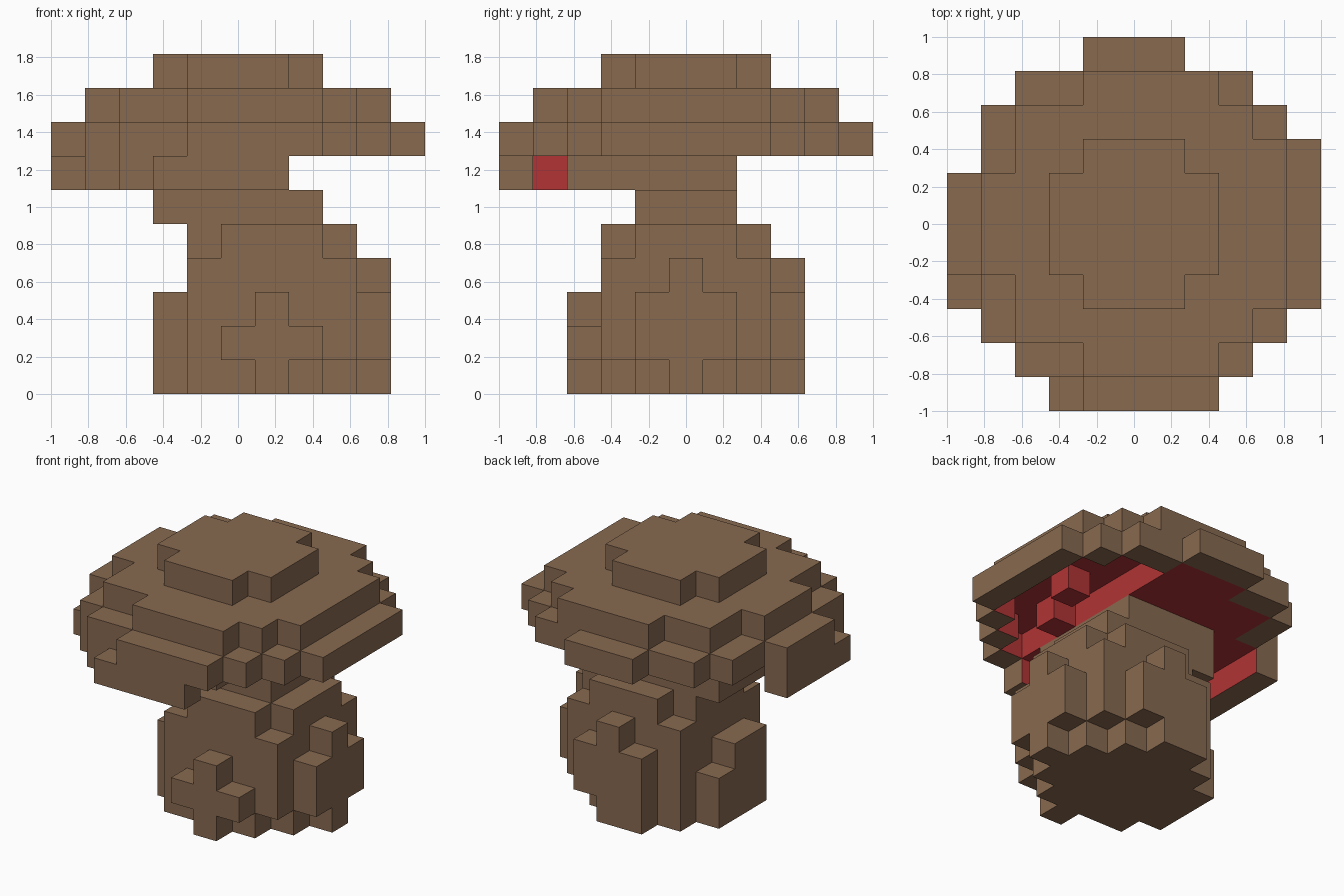
import bpy, bmesh
from mathutils import Vector

if "Cube" in bpy.data.objects:
    bpy.data.objects.remove(bpy.data.objects["Cube"], do_unlink=True)

N = 11            # cells along the longest side
S = 2 / N         # size of one cell


def material(name, rgb):
    m = bpy.data.materials.new(name)
    m.use_nodes = True
    m.diffuse_color = (*rgb, 1)
    m.node_tree.nodes["Principled BSDF"].inputs["Base Color"].default_value = (*rgb, 1)
    return m


BROWN = material("brown", (0.245, 0.142, 0.08))
RED = material("gill_red", (0.44, 0.034, 0.036))


def block(xs, ys, zs):
    """Cells of a box, given inclusive index ranges."""
    return {(x, y, z) for x in range(xs[0], xs[1] + 1)
            for y in range(ys[0], ys[1] + 1) for z in range(zs[0], zs[1] + 1)}


def disc(z, rows):
    """Cells of one layer, from (first y, last y, first x, last x) bands."""
    return set().union(*(block((a, b), (y0, y1), (z, z)) for y0, y1, a, b in rows))


DIRECTIONS = [Vector(s * c for c in axis)
              for axis in ((1, 0, 0), (0, 1, 0), (0, 0, 1)) for s in (1, -1)]


def build(name, cells, solid, is_red=lambda cell: False):
    """Skin of the cells, without faces hidden between solid neighbours."""
    bm = bmesh.new()
    for cell in sorted(cells):
        for n in DIRECTIONS:
            beside = tuple(int(c + d) for c, d in zip(cell, n))
            if beside in solid:
                continue
            u = Vector((n.y, n.z, n.x))
            v = n.cross(u)
            centre = Vector(cell) + Vector((0.5, 0.5, 0.5)) + n / 2
            corners = [centre + (u * a + v * b) / 2
                       for a, b in ((-1, -1), (1, -1), (1, 1), (-1, 1))]
            face = bm.faces.new([bm.verts.new((p - Vector((N / 2, N / 2, 0))) * S)
                                 for p in corners])
            face.material_index = int(is_red(beside))
    bmesh.ops.remove_doubles(bm, verts=bm.verts, dist=S / 100)
    mesh = bpy.data.meshes.new(name)
    bm.to_mesh(mesh)
    bm.free()
    mesh.materials.append(BROWN)
    mesh.materials.append(RED)
    bpy.context.collection.objects.link(bpy.data.objects.new(name, mesh))


# Cap: crown, upper disc, wide disc and a drooping rim at the front and one side
crown = disc(9, [(3, 3, 4, 6), (4, 6, 3, 7), (7, 7, 4, 6)])
upper = disc(8, [(1, 1, 4, 7), (2, 2, 2, 8), (3, 3, 2, 9), (4, 6, 1, 9),
                 (7, 7, 2, 9), (8, 8, 2, 8), (9, 9, 4, 7)])
wide = disc(7, [(0, 0, 4, 7), (1, 1, 2, 8), (2, 2, 1, 9), (3, 3, 1, 10), (4, 6, 0, 10),
                (7, 7, 1, 10), (8, 8, 1, 9), (9, 9, 2, 8), (10, 10, 4, 6)])
rim = disc(6, [(0, 0, 3, 6), (1, 1, 2, 2), (2, 2, 1, 1), (3, 6, 0, 0)])

# Gills: the red underside, hollowed out on the +x side
gills = disc(7, [(1, 1, 3, 7), (2, 2, 2, 8), (3, 3, 1, 9), (4, 6, 1, 9),
                 (7, 7, 2, 9), (8, 8, 2, 8), (9, 9, 4, 6)])
hollow = {c for c in gills if c[0] >= 7} - {(7, 3, 7), (8, 5, 7)}
cap = crown | upper | (wide - hollow) | rim

# Stem: leaning shaft with a rounded foot
stem = block((4, 8), (3, 7), (1, 3))
stem |= disc(0, [(3, 3, 4, 7), (4, 6, 4, 8), (7, 7, 4, 7)])
stem |= disc(4, [(3, 3, 5, 7), (4, 6, 4, 8), (7, 7, 5, 7)])
stem |= block((3, 7), (4, 6), (5, 5)) | block((3, 6), (2, 6), (6, 6))

# Raised bumps on the four sides of the stem
front_bump = block((6, 6), (2, 2), (0, 2)) | block((5, 7), (2, 2), (1, 1))
back_bump = (block((6, 6), (8, 8), (0, 3)) | block((5, 7), (8, 8), (1, 2))
             | block((5, 5), (8, 8), (0, 0)))
left_bump = block((9, 9), (5, 5), (0, 3)) | block((9, 9), (4, 6), (1, 2))
right_bump = block((3, 3), (4, 6), (0, 1)) | block((3, 3), (4, 5), (2, 2))
bumps = {"front_bump": front_bump, "back_bump": back_bump,
         "left_bump": left_bump, "right_bump": right_bump}

solid = cap.union(stem, *bumps.values())
build("cap", cap, solid, lambda c: c[2] <= 7 and (c[0], c[1], 7) in gills)
build("stem", stem, solid)
for name, cells in bumps.items():
    build(name, cells, solid)
